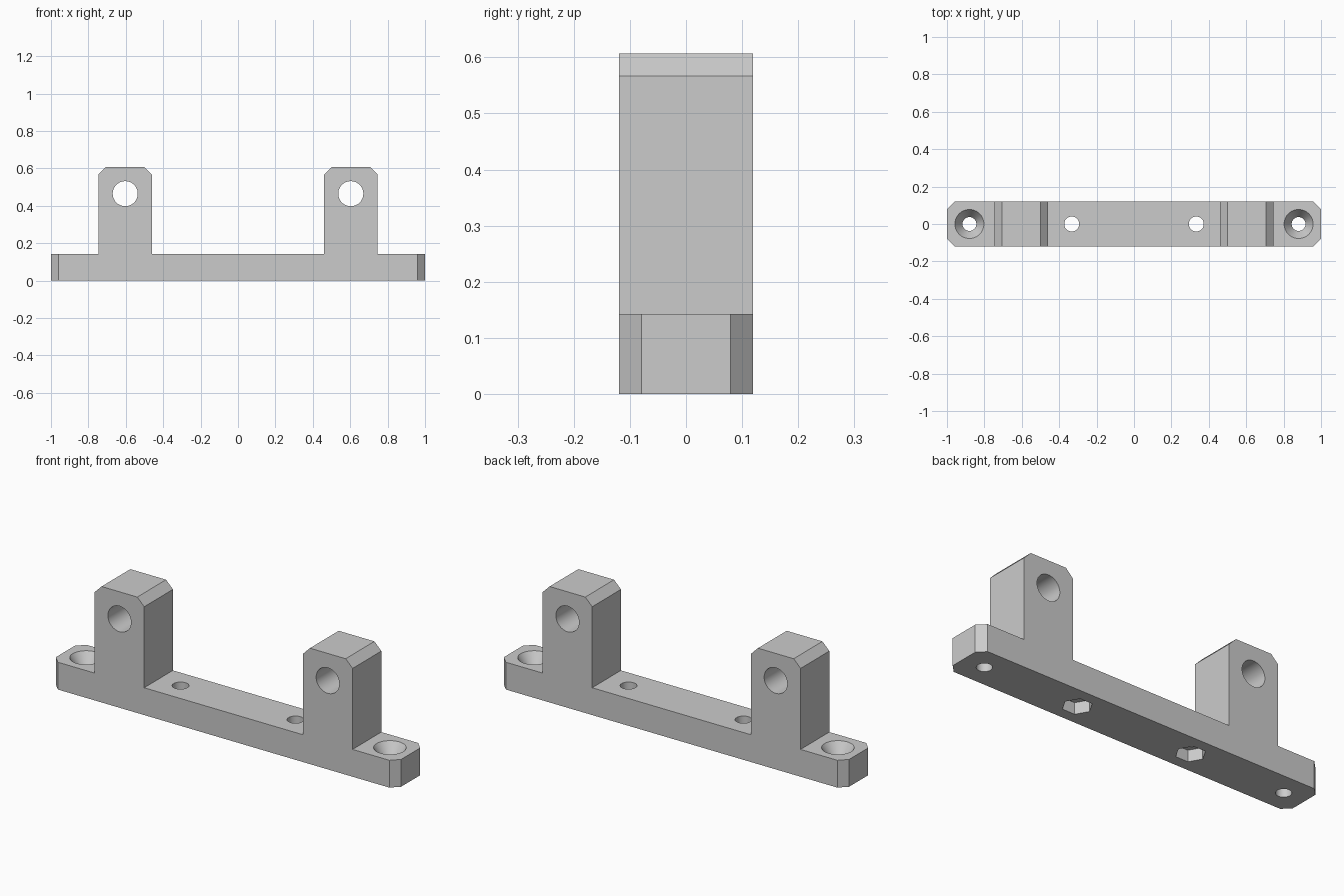
import bpy
import bmesh
import math

BASE_TOP = 0.143
HALF_DEPTH = 0.119
TOP = 0.607
CHAMFER = 0.04
POST_IN, POST_OUT = 0.46, 0.747

default = bpy.data.objects.get("Cube")
if default:
    bpy.data.objects.remove(default)

grey = bpy.data.materials.new("grey_plastic")
grey.use_nodes = True
colour = (0.6, 0.6, 0.6, 1)
grey.diffuse_color = colour
grey.node_tree.nodes["Principled BSDF"].inputs["Base Color"].default_value = colour


def finish(bm, name):
    bmesh.ops.recalc_face_normals(bm, faces=bm.faces)
    mesh = bpy.data.meshes.new(name)
    bm.to_mesh(mesh)
    bm.free()
    mesh.materials.append(grey)
    obj = bpy.data.objects.new(name, mesh)
    bpy.context.collection.objects.link(obj)
    return obj


def make_cutter(name, location, r_low, r_high, depth, sides=48, rotation=(0, 0, 0)):
    """Cylinder, cone or prism used to cut a hole."""
    bm = bmesh.new()
    bmesh.ops.create_cone(bm, cap_ends=True, segments=sides,
                          radius1=r_low, radius2=r_high, depth=depth)
    obj = finish(bm, name)
    obj.location = location
    obj.rotation_euler = rotation
    obj.hide_render = True
    return obj


# Bracket body: half of the front outline, mirrored, then extruded in depth
half = [(1, 0), (1, BASE_TOP), (POST_OUT, BASE_TOP), (POST_OUT, TOP - CHAMFER),
        (POST_OUT - CHAMFER, TOP), (POST_IN + CHAMFER, TOP),
        (POST_IN, TOP - CHAMFER), (POST_IN, BASE_TOP)]
outline = half + [(-x, z) for x, z in reversed(half)]
bm = bmesh.new()
face = bm.faces.new([bm.verts.new((x, -HALF_DEPTH, z)) for x, z in outline])
result = bmesh.ops.extrude_face_region(bm, geom=[face])
moved = [v for v in result["geom"] if isinstance(v, bmesh.types.BMVert)]
bmesh.ops.translate(bm, verts=moved, vec=(0, 2 * HALF_DEPTH, 0))

# Chamfer the four upright corners of the base
corners = [e for e in bm.edges
           if all(abs(v.co.x) > 0.99 for v in e.verts)
           and abs(e.verts[0].co.z - e.verts[1].co.z) > 0.1]
bmesh.ops.bevel(bm, geom=corners, offset=CHAMFER, offset_type='OFFSET',
                segments=1, affect='EDGES')
bracket = finish(bm, "mounting_bracket")

# Cutters for each side
cutters = []
for side, s in (("left", 1), ("right", -1)):
    cutters += [
        # Rod hole through the post
        make_cutter(side + "_rod_hole", (s * 0.603, 0, 0.465), 0.067, 0.067, 0.5,
                    rotation=(math.pi / 2, 0, 0)),
        # Countersunk screw hole at the end of the base
        make_cutter(side + "_screw_hole", (s * 0.88, 0, 0.07), 0.037, 0.037, 0.4),
        make_cutter(side + "_countersink", (s * 0.88, 0, BASE_TOP - 0.02),
                    0.037, 0.091, 0.08),
        # Bolt hole with a hexagonal nut pocket underneath
        make_cutter(side + "_bolt_hole", (s * 0.333, 0, 0.07), 0.04, 0.04, 0.4),
        make_cutter(side + "_nut_pocket", (s * 0.333, 0, 0.01), 0.071, 0.071, 0.1,
                    sides=6, rotation=(0, 0, math.pi / 2)),
    ]

# Cut the holes, then discard the cutters
bpy.ops.object.select_all(action='DESELECT')
bracket.select_set(True)
bpy.context.view_layer.objects.active = bracket
for cutter in cutters:
    mod = bracket.modifiers.new(cutter.name, 'BOOLEAN')
    mod.operation = 'DIFFERENCE'
    mod.solver = 'EXACT'
    mod.object = cutter
    bpy.ops.object.modifier_apply(modifier=mod.name)
for cutter in cutters:
    bpy.data.objects.remove(cutter)

bpy.ops.object.shade_smooth_by_angle(angle=math.radians(30))
